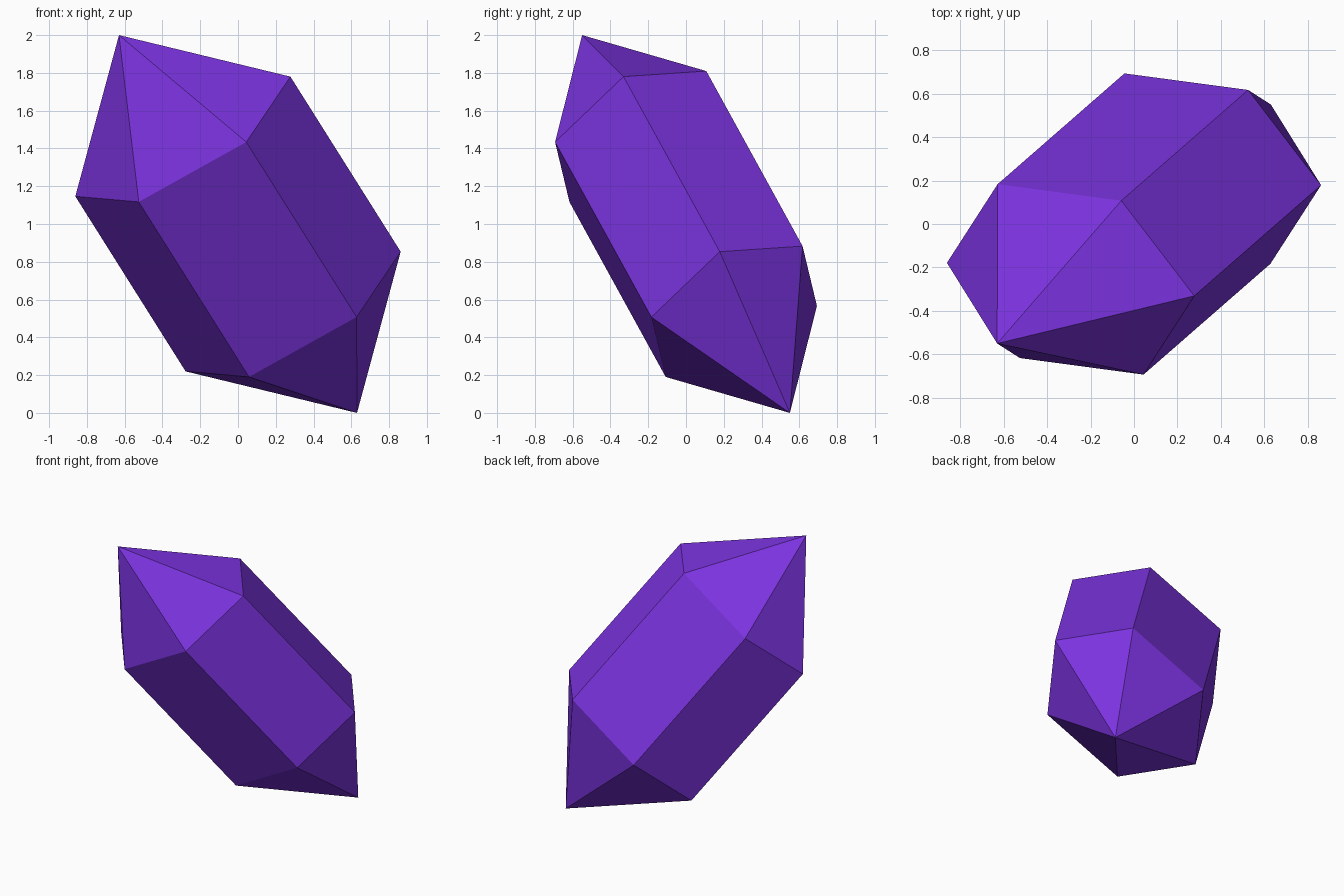
import bpy
import bmesh
import math
from mathutils import Matrix, Vector

cube = bpy.data.objects.get("Cube")
if cube:
    bpy.data.objects.remove(cube, do_unlink=True)

SIDES = 6
WIDE, NARROW = 0.656, 0.514   # half widths of the flattened hexagon
SHOULDER = 0.604              # half length of the prism part

# Violet crystal material
violet = bpy.data.materials.new("violet")
violet.use_nodes = True
colour = (0.2, 0.033, 0.74, 1)
violet.diffuse_color = colour
violet.node_tree.nodes["Principled BSDF"].inputs["Base Color"].default_value = colour

# Leaning frame: long axis, wide direction, narrow direction
tip = Vector((-0.63, -0.55, 1))
axis = tip.normalized()
wide = Vector((0.57, -0.075, 0.315))
wide = (wide - axis * wide.dot(axis)).normalized()
narrow = axis.cross(wide)
lean = Matrix((wide, narrow, axis)).transposed().to_4x4()

bm = bmesh.new()


def ring(z):
    angles = [math.tau * i / SIDES for i in range(SIDES)]
    return [bm.verts.new((WIDE * math.cos(a), NARROW * math.sin(a), z)) for a in angles]


# Six-sided prism with a pointed pyramid at each end
low, high = ring(-SHOULDER), ring(SHOULDER)
bottom = bm.verts.new((0, 0, -tip.length))
top = bm.verts.new((0, 0, tip.length))
for i in range(SIDES):
    j = (i + 1) % SIDES
    bm.faces.new((low[i], low[j], high[j], high[i]))
    bm.faces.new((high[i], high[j], top))
    bm.faces.new((low[j], low[i], bottom))

bm.transform(Matrix.Translation((0, 0, 1)) @ lean)
bmesh.ops.recalc_face_normals(bm, faces=bm.faces)
mesh = bpy.data.meshes.new("crystal")
bm.to_mesh(mesh)
bm.free()
mesh.materials.append(violet)
bpy.context.collection.objects.link(bpy.data.objects.new("crystal", mesh))
